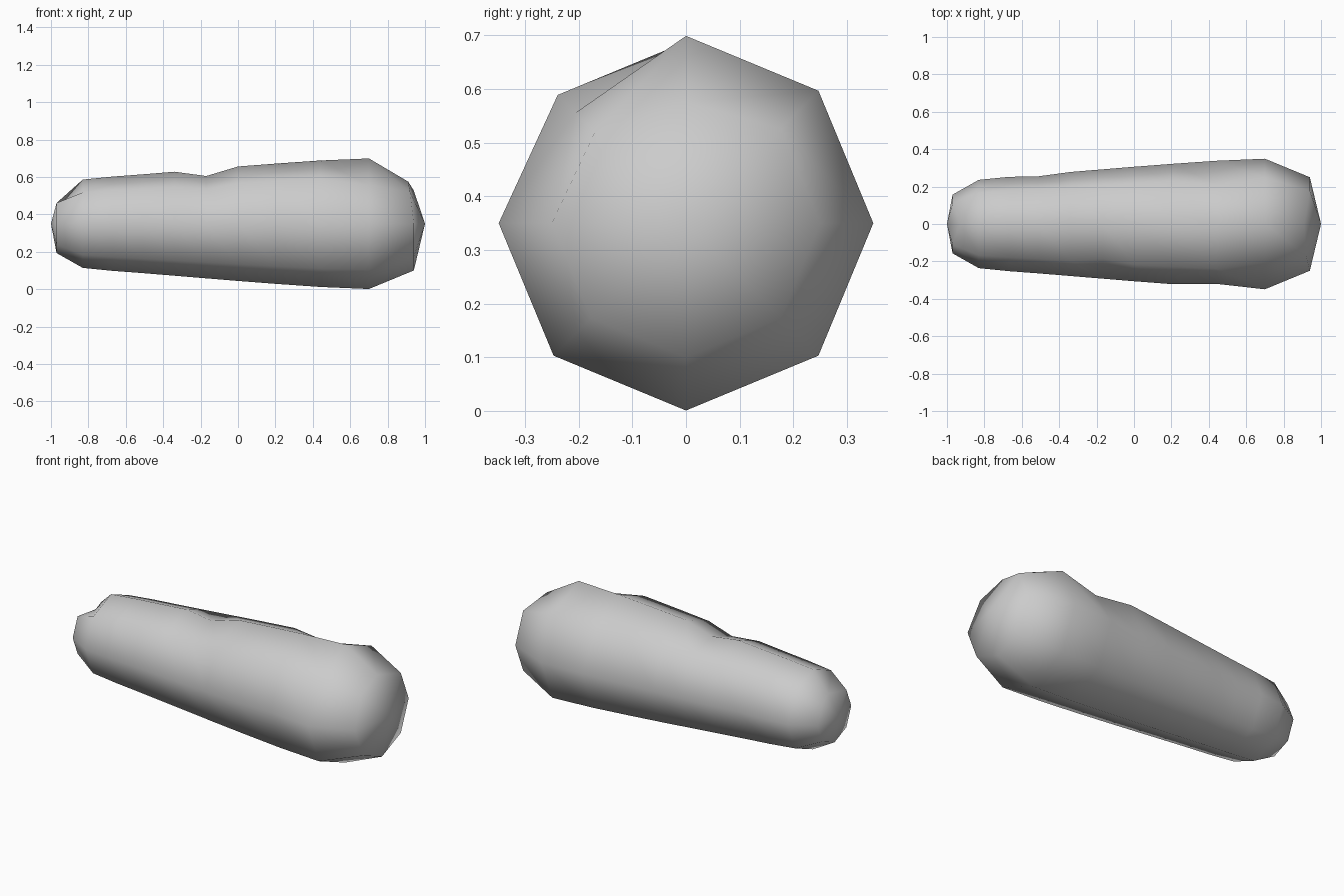
import bpy, bmesh
from math import sin, cos, pi

if "Cube" in bpy.data.objects:
    bpy.data.objects.remove(bpy.data.objects["Cube"])

# Lengthwise profile: (x, radius) of each eight-sided ring
RINGS = [(-0.97, 0.157), (-0.83, 0.236), (-0.67, 0.252), (-0.51, 0.264),
         (-0.34, 0.278), (-0.17, 0.292), (0.0, 0.306), (0.21, 0.322),
         (0.44, 0.338), (0.70, 0.349), (0.94, 0.25)]
SIDES, AXIS_Z = 8, 0.35

# Dents: (ring, side) -> (shift in x, loss of radius)
# side 0 = back, 1 = back top, 2 = top, 3 = front top, 4 = front
DENTS = {(0, 2): (0.04, 0.037), (5, 2): (0, 0.037), (10, 2): (-0.03, 0.025),
         (9, 3): (0, 0.058), (8, 4): (0, 0.018), (3, 0): (0, 0.009),
         (8, 1): (0, 0.04), (5, 3): (0, 0.03), (10, 3): (-0.02, 0.01)}

# Dented, tapered capsule body
bm = bmesh.new()
rows = []
for i, (x, r) in enumerate(RINGS):
    row = []
    for k in range(SIDES):
        dx, dr = DENTS.get((i, k), (0, 0))
        a = 2 * pi * k / SIDES
        row.append(bm.verts.new((x + dx, (r - dr) * cos(a), AXIS_Z + (r - dr) * sin(a))))
    rows.append(row)
tips = [bm.verts.new((s, 0, AXIS_Z)) for s in (-1, 1)]
for k in range(SIDES):
    n = (k + 1) % SIDES
    for a, b in zip(rows, rows[1:]):
        bm.faces.new((a[k], b[k], b[n], a[n]))
    bm.faces.new((tips[0], rows[0][k], rows[0][n]))
    bm.faces.new((tips[1], rows[-1][n], rows[-1][k]))
bmesh.ops.recalc_face_normals(bm, faces=bm.faces)
for f in bm.faces:
    f.smooth = True
mesh = bpy.data.meshes.new("body")
bm.to_mesh(mesh)
bm.free()
bpy.context.collection.objects.link(bpy.data.objects.new("body", mesh))
